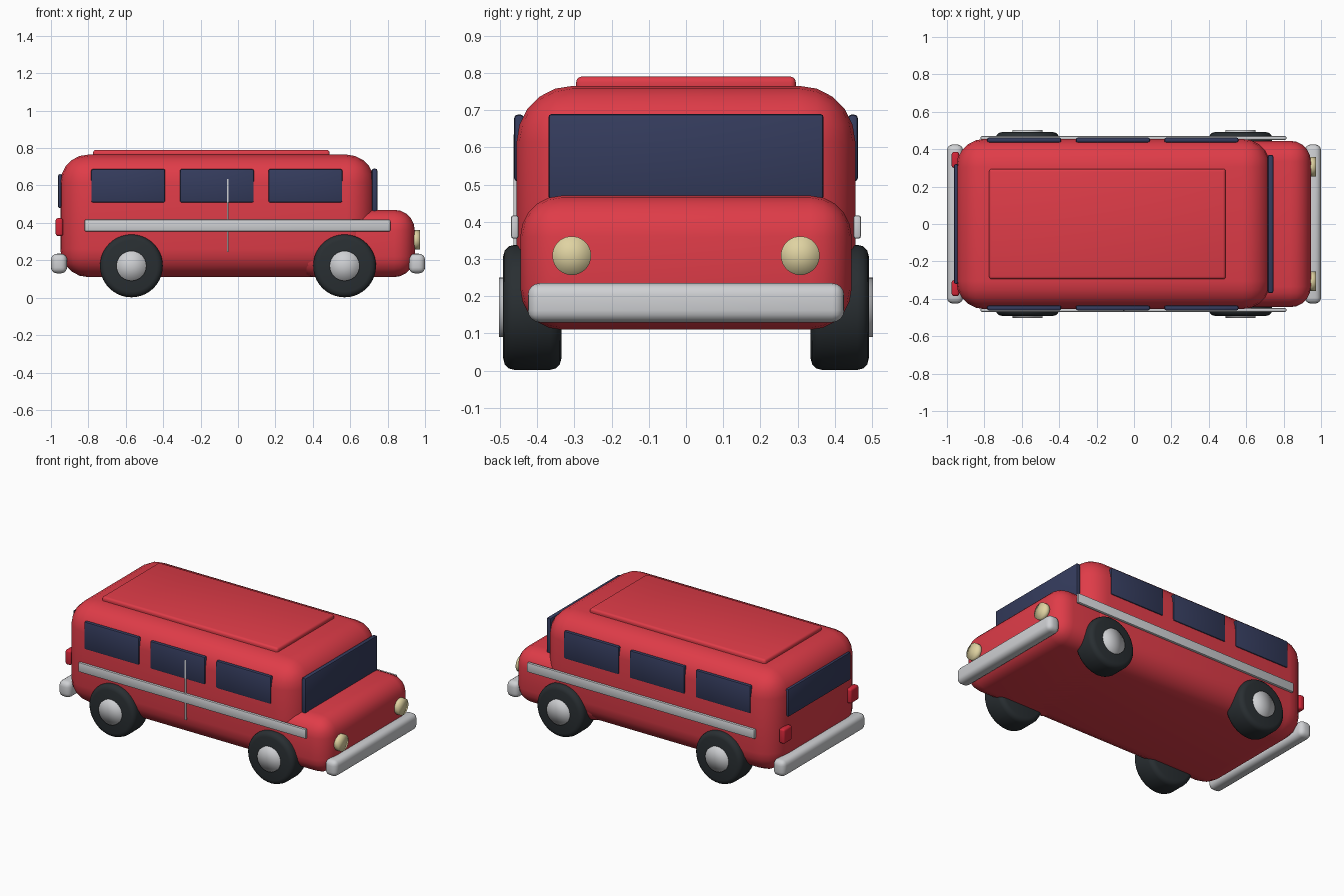
import bpy
import bmesh
from math import radians
from mathutils import Matrix, Vector

if "Cube" in bpy.data.objects:
    bpy.data.objects.remove(bpy.data.objects["Cube"], do_unlink=True)


def material(name, r, g, b):
    m = bpy.data.materials.new(name)
    m.use_nodes = True
    m.diffuse_color = (r, g, b, 1)
    m.node_tree.nodes["Principled BSDF"].inputs["Base Color"].default_value = (r, g, b, 1)
    return m


RED = material("red paint", 0.74, 0.045, 0.065)
LAMP_RED = material("tail lamp red", 0.66, 0.02, 0.04)
GLASS = material("dark blue glass", 0.035, 0.045, 0.11)
CHROME = material("chrome", 0.62, 0.63, 0.65)
RUBBER = material("tyre rubber", 0.022, 0.028, 0.032)
CREAM = material("headlight cream", 0.74, 0.65, 0.36)


def finish(name, bm, mat, bevel, segments, angle):
    mesh = bpy.data.meshes.new(name)
    bm.to_mesh(mesh)
    bm.free()
    mesh.materials.append(mat)
    ob = bpy.data.objects.new(name, mesh)
    bpy.context.collection.objects.link(ob)
    if bevel:
        mod = ob.modifiers.new("rounding", "BEVEL")
        mod.width = bevel
        mod.segments = segments
        mod.limit_method = "ANGLE"
        mod.angle_limit = radians(40)
    bpy.ops.object.select_all(action="DESELECT")
    ob.select_set(True)
    bpy.context.view_layer.objects.active = ob
    if bevel:
        bpy.ops.object.modifier_apply(modifier="rounding")
    if angle:
        bpy.ops.object.shade_smooth_by_angle(angle=radians(angle))
    else:
        bpy.ops.object.shade_smooth()
    return ob


def box(name, x, y, z, mat, bevel=0.0, segments=3):
    """Rounded box between the given (low, high) ranges."""
    bm = bmesh.new()
    bmesh.ops.create_cube(bm, size=1)
    for v in bm.verts:
        v.co = Vector([(lo + hi) / 2 + c * (hi - lo) for c, (lo, hi) in zip(v.co, (x, y, z))])
    return finish(name, bm, mat, bevel, segments, 35)


def disc(name, axis, centre, radius, depth, mat, bevel=0.0, angle=0):
    """Cylinder lying along the x or y axis."""
    bm = bmesh.new()
    bmesh.ops.create_cone(bm, cap_ends=True, cap_tris=not bevel, segments=40,
                          radius1=radius, radius2=radius, depth=depth)
    turn = Matrix.Rotation(radians(90), 4, "Y" if axis == "x" else "X")
    bmesh.ops.transform(bm, matrix=Matrix.Translation(centre) @ turn, verts=bm.verts)
    return finish(name, bm, mat, bevel, 3, angle)


# Body shell, bonnet and raised roof panel
box("body", (-0.95, 0.73), (-0.455, 0.455), (0.11, 0.765), RED, 0.15, 5)
box("bonnet", (0.3, 0.945), (-0.445, 0.445), (0.11, 0.47), RED, 0.11, 5)
box("roof_panel", (-0.775, 0.49), (-0.295, 0.295), (0.74, 0.79), RED, 0.015)

# Windscreen and rear window
box("windscreen", (0.715, 0.745), (-0.37, 0.37), (0.46, 0.69), GLASS, 0.01, 2)
box("rear_window", (-0.962, -0.94), (-0.32, 0.32), (0.48, 0.66), GLASS, 0.008, 2)

# Parts repeated on both sides
for side, s in (("right", -1), ("left", 1)):
    def span(a, b):
        return tuple(sorted((s * a, s * b)))

    for i, x in enumerate((-0.587, -0.113, 0.36)):
        box(f"{side}_window_{i + 1}", (x - 0.198, x + 0.198), span(0.435, 0.462),
            (0.508, 0.688), GLASS, 0.01, 2)
    box(f"{side}_trim", (-0.82, 0.815), span(0.45, 0.47), (0.355, 0.417), CHROME, 0.006, 2)
    for end, x in (("rear", -0.57), ("front", 0.57)):
        disc(f"{side}_{end}_tyre", "y", (x, s * 0.413, 0.17), 0.168, 0.156, RUBBER, 0.03, 40)
        disc(f"{side}_{end}_hubcap", "y", (x, s * 0.47, 0.17), 0.08, 0.066, CHROME)
    disc(f"{side}_headlight", "x", (0.952, s * 0.307, 0.309), 0.052, 0.042, CREAM)
    box(f"{side}_tail_lamp", (-0.975, -0.935), span(0.3, 0.385), (0.33, 0.425), LAMP_RED, 0.012)

# Door seam strip on the right side only
box("door_strip", (-0.06, -0.05), (-0.464, -0.44), (0.245, 0.635), CHROME)

# Bumpers
for end, x in (("front", 0.957), ("rear", -0.957)):
    box(f"{end}_bumper", (x - 0.043, x + 0.043), (-0.425, 0.425), (0.13, 0.235), CHROME, 0.032, 4)
